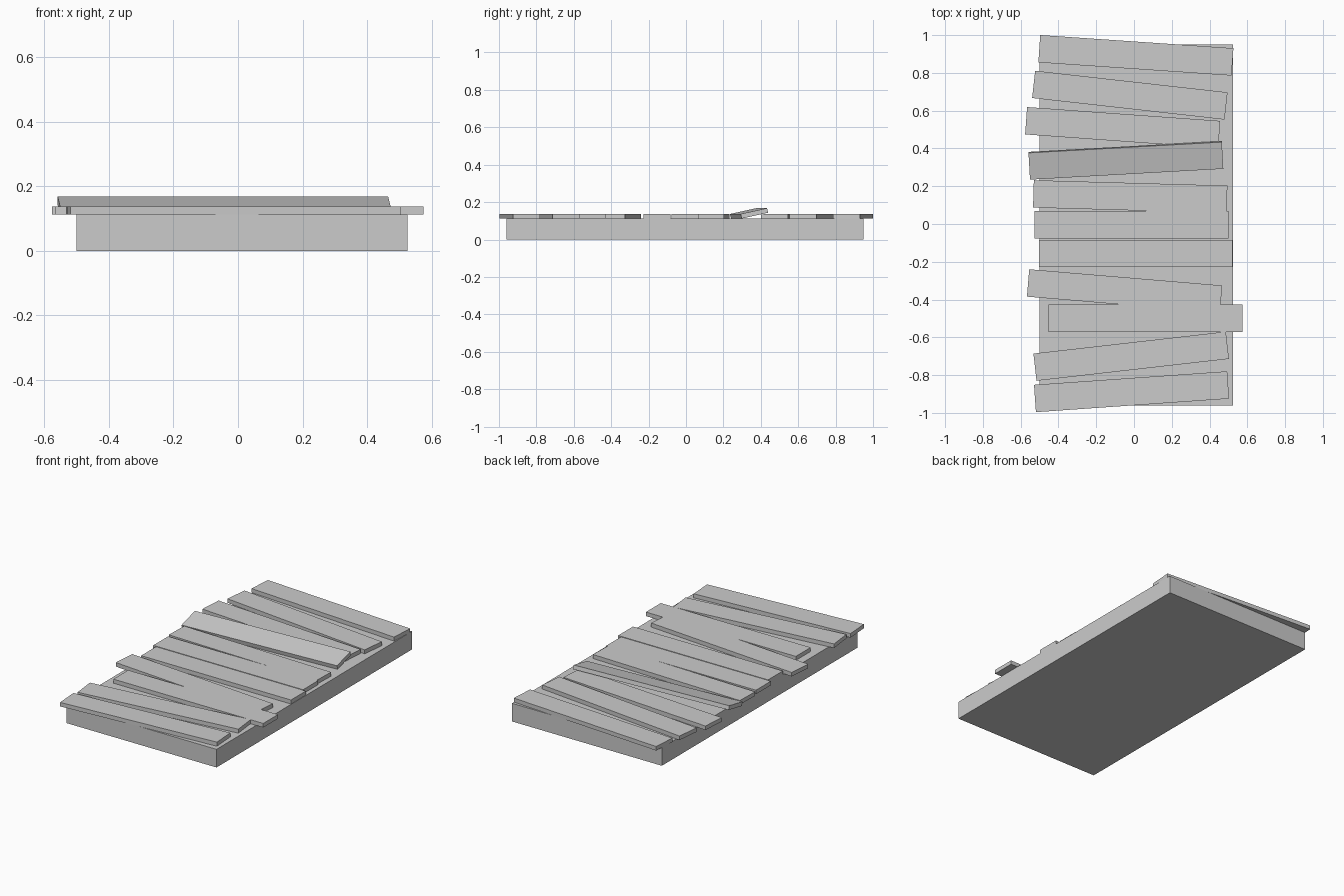
import bpy
from math import radians
from mathutils import Euler, Matrix, Vector

cube = bpy.data.objects.get("Cube")
if cube:
    bpy.data.objects.remove(cube, do_unlink=True)

# One plain grey for the whole model
grey = bpy.data.materials.new("plain_grey")
grey.use_nodes = True
grey.diffuse_color = (0.6, 0.6, 0.6, 1)
grey.node_tree.nodes["Principled BSDF"].inputs["Base Color"].default_value = (0.6, 0.6, 0.6, 1)


def box(name, size, center, yaw=0, roll=0):
    """Flat-sided box, rolled about its length and then turned about z."""
    bpy.ops.mesh.primitive_cube_add(size=1)
    obj = bpy.context.object
    obj.name = name
    turn = Euler((radians(roll), 0, radians(yaw))).to_matrix().to_4x4()
    obj.data.transform(turn @ Matrix.Diagonal(Vector((*size, 1))))
    obj.location = center
    obj.data.materials.append(grey)
    return obj


# Solid base slab
BASE_TOP = 0.112
box("base_slab", (1.025, 1.91, BASE_TOP), (0.0125, -0.005, BASE_TOP / 2))

# Loose planks from back to front: x, y, yaw
PLANK = (1.025, 0.145, 0.025)
planks = [
    (0.01, 0.893, -3.9),
    (-0.022, 0.682, -6.4),
    (-0.06, 0.51, -4.1),
    (-0.02, 0.145, -1.6),
    (-0.013, -0.005, 0),
    (0.01, -0.156, 0),
    (-0.05, -0.355, -4.8),
    (0.061, -0.5, 0),
    (-0.015, -0.7, 6.5),
    (-0.013, -0.888, 4),
]
for i, (x, y, yaw) in enumerate(planks, 1):
    box(f"plank_{i}", PLANK, (x, y, BASE_TOP + PLANK[2] / 2), yaw)

# Raised plank, its back edge propped up
box("tilted_plank", PLANK, (-0.043, 0.337, BASE_TOP + 0.028), 3.2, 12.5)
